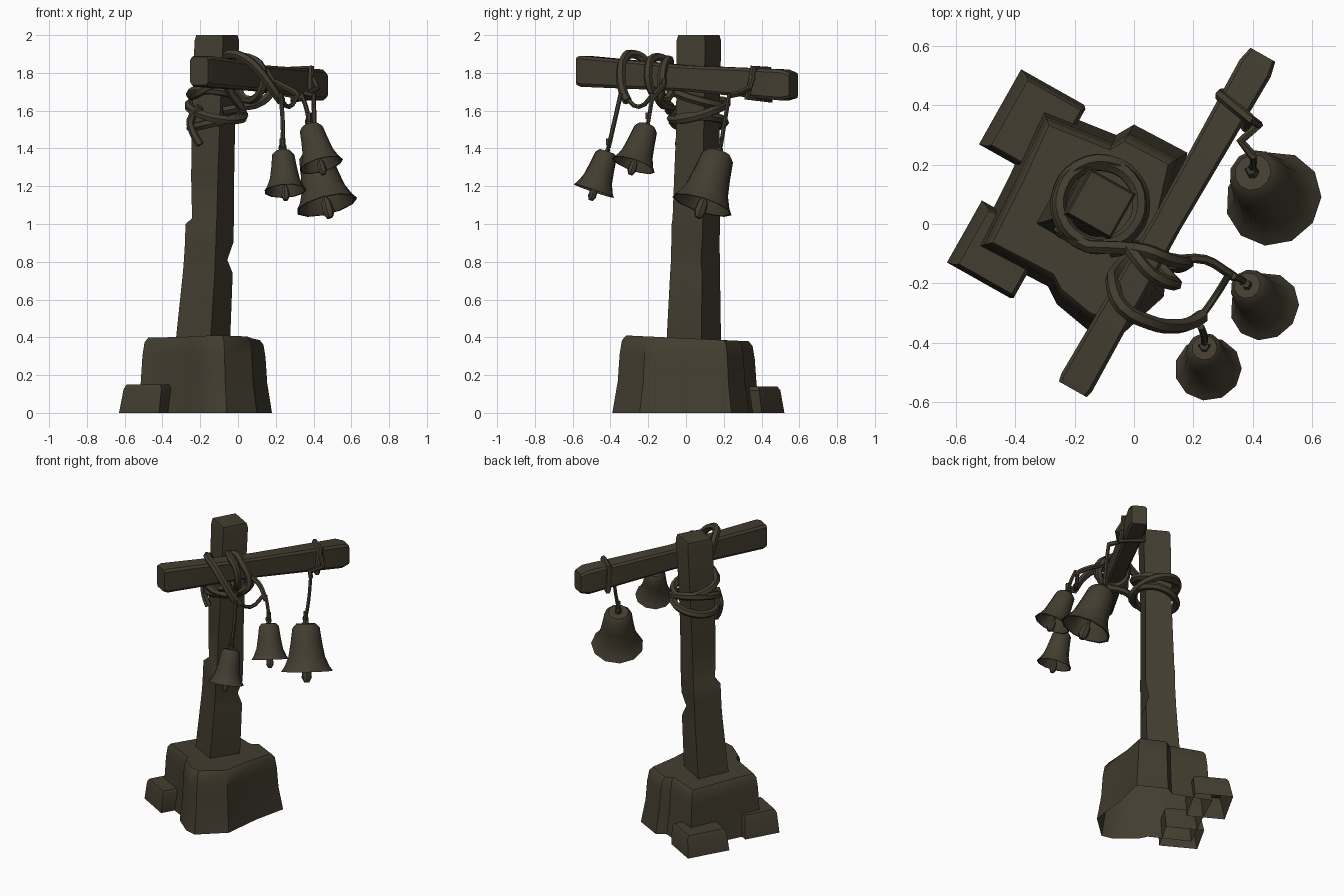
import bpy, bmesh, math
from mathutils import Vector

if "Cube" in bpy.data.objects:
    bpy.data.objects.remove(bpy.data.objects["Cube"])

mat = bpy.data.materials.new("weathered_olive_brown")
COLOUR = (0.056, 0.047, 0.029, 1)
mat.diffuse_color = COLOUR
mat.use_nodes = True
mat.node_tree.nodes["Principled BSDF"].inputs["Base Color"].default_value = COLOUR

U = Vector((0.87, -0.49, 0))      # across the post, toward the beam
V = Vector((0.49, 0.87, 0))       # along the beam
W = Vector((0, 0, 1))


def finish(obj, angle=35):
    if not obj.data.materials:
        obj.data.materials.append(mat)
    bpy.ops.object.select_all(action='DESELECT')
    obj.select_set(True)
    bpy.context.view_layer.objects.active = obj
    bpy.ops.object.shade_smooth_by_angle(angle=math.radians(angle))


def loft(name, rings, cap_start=True, angle=35):
    """Skin a stack of equal-length closed rings."""
    bm = bmesh.new()
    rows = [[bm.verts.new(p) for p in ring] for ring in rings]
    for a, b in zip(rows, rows[1:]):
        for i in range(len(a)):
            j = (i + 1) % len(a)
            bm.faces.new((a[i], a[j], b[j], b[i]))
    if cap_start:
        bm.faces.new(rows[0][::-1])
    bm.faces.new(rows[-1])
    bmesh.ops.recalc_face_normals(bm, faces=bm.faces)
    me = bpy.data.meshes.new(name)
    bm.to_mesh(me)
    bm.free()
    obj = bpy.data.objects.new(name, me)
    bpy.context.collection.objects.link(obj)
    finish(obj, angle)


def rect(centre, a, b):
    c = Vector(centre)
    return [c - a - b, c + a - b, c + a + b, c - a + b]


def rope(name, points, radius=0.02, cyclic=False, smooth=True):
    cu = bpy.data.curves.new(name, 'CURVE')
    cu.dimensions = '3D'
    cu.bevel_depth = radius
    cu.bevel_resolution = 1
    cu.resolution_u = 3
    cu.use_fill_caps = True
    sp = cu.splines.new('BEZIER')
    sp.bezier_points.add(len(points) - 1)
    for bp, p in zip(sp.bezier_points, points):
        bp.co = p
        bp.handle_left_type = bp.handle_right_type = 'AUTO' if smooth else 'VECTOR'
    sp.use_cyclic_u = cyclic
    obj = bpy.data.objects.new(name, cu)
    bpy.context.collection.objects.link(obj)
    bpy.ops.object.select_all(action='DESELECT')
    obj.select_set(True)
    bpy.context.view_layer.objects.active = obj
    bpy.ops.object.convert(target='MESH')
    finish(bpy.context.view_layer.objects.active, 50)


# Stone base: irregular outline, steep walls, open underneath
outline = [(-0.31, 0.40), (-0.42, 0.16), (-0.54, -0.08), (-0.29, -0.21), (-0.26, -0.27),
           (-0.14, -0.37), (-0.06, -0.39), (0.1, -0.245), (0.13, 0.02), (0.18, 0.24), (0.0, 0.335), (-0.06, 0.30)]
mid = Vector((-0.18, 0.02))
rings = []
for z, s in ((0, 1), (0.16, 0.93), (0.3, 0.905), (0.37, 0.875), (0.395, 0.82)):
    ring = []
    for p in outline:
        q = mid + (Vector(p) - mid) * s
        ring.append((q.x, q.y, z * (1 - 0.12 * q.y)))
    rings.append(ring)
loft("stone_base", rings, cap_start=False, angle=40)

# Two loose stones against the base
for name, centre, a, b, h in (("back_stone", (-0.345, 0.335, 0), 0.122, 0.145, 0.14),
                              ("side_stone", (-0.465, -0.085, 0), 0.122, 0.12, 0.15)):
    c = Vector(centre)
    up = Vector((0.015, -0.01, 0))
    loft(name, [rect(c, U * a, V * b),
                rect(c + up + W * h * 0.85, U * a * 0.94, V * b * 0.94),
                rect(c + up + W * h, U * a * 0.84, V * b * 0.86)], cap_start=False)

# Leaning post with chipped edges: z, centre, half size, (corner, inward pull)
post = [(0.3, -0.19, 0.04, 0.108, None), (0.42, -0.183, 0.042, 0.105, None),
        (0.74, -0.16, 0.048, 0.097, None), (0.81, -0.157, 0.05, 0.095, (2, 0.03)),
        (0.90, -0.153, 0.05, 0.094, None), (1.0, -0.15, 0.052, 0.094, None),
        (1.03, -0.147, 0.054, 0.092, (0, 0.03)), (1.25, -0.14, 0.057, 0.088, (0, 0.012)),
        (1.5, -0.13, 0.062, 0.084, None), (1.97, -0.112, 0.068, 0.087, None),
        (2.0, -0.112, 0.068, 0.08, None)]
rings = []
for z, x, y, h, chip in post:
    ring = rect((x, y, z), U * h, V * h)
    if chip:
        i, pull = chip
        ring[i] += (Vector((x, y, z)) - ring[i]).normalized() * pull
    rings.append(ring)
loft("post", rings)

# Crossbeam sloping down toward the back, chamfered along edges and ends
near, far = Vector((-0.206, -0.557, 1.81)), Vector((0.434, 0.57, 1.733))
rings = []
for t, s in ((0, 0.9), (0.02, 1), (0.5, 0.83), (0.96, 1.0), (1, 0.8)):
    c = near.lerp(far, t)
    w, h, k = 0.06 * s, 0.082 * s, 0.8
    rings.append([c + U * a * w + W * b * h for a, b in
                  ((-1, -k), (-k, -1), (k, -1), (1, -k), (1, k), (k, 1), (-k, 1), (-1, k))])
loft("crossbeam", rings)


# Bells: flared open shell, clapper, top stem and hanging ring
shell = [(0.0, 1.0), (0.38, 1.0), (0.53, 0.91), (0.61, 0.60), (0.71, 0.30),
         (0.87, 0.10), (1.0, 0.0), (0.93, 0.0), (0.66, 0.28), (0.54, 0.60), (0.42, 0.86), (0.0, 0.9)]
clapper = [(0.06, 0.88), (0.07, 0.15), (0.17, 0.04), (0.2, -0.14), (0.1, -0.24)]
stem = [(0.14, 0.98), (0.11, 1.08), (0.05, 1.1)]


def bell(name, rim, axis, radius, height):
    turn = W.rotation_difference(Vector(axis))
    rim = Vector(rim)

    def spin(part, profile, sides):
        rings = []
        for r, z in profile:
            r = max(r, 0.01) * radius
            rings.append([rim + turn @ Vector((r * math.cos(k * math.tau / sides),
                                               r * math.sin(k * math.tau / sides), z * height))
                          for k in range(sides)])
        loft(name + part, rings, angle=40)

    spin("_shell", shell, 11)
    spin("_clapper", clapper, 7)
    spin("_stem", stem, 6)
    hook = rim + turn @ Vector((0, 0, height * 1.1))
    ring = [hook + Vector((0.016 * math.cos(k * math.tau / 6), 0, 0.02 * math.sin(k * math.tau / 6)))
            for k in range(6)]
    rope(name + "_ring", ring, 0.006, cyclic=True)
    return hook


front_hook = bell("front_bell", (0.25, -0.488, 1.175), (-0.06, 0.34, 1), 0.113, 0.22)
middle_hook = bell("middle_bell", (0.44, -0.278, 1.312), (-0.28, 0.34, 1), 0.12, 0.228)
back_hook = bell("back_bell", (0.47, 0.085, 1.1), (-0.25, 0.32, 1), 0.166, 0.3)

# Rope coils around the post
for n, (z, r, tilt) in enumerate(((1.54, 0.135, 0.03), (1.6, 0.145, -0.05), (1.67, 0.135, 0.04))):
    coil = []
    for k in range(9):
        a = k * math.tau / 9
        coil.append((-0.115 + r * math.cos(a), 0.068 + r * math.sin(a), z + tilt * math.cos(a + n)))
    rope("post_coil_%d" % (n + 1), coil, 0.025, cyclic=True)

# Loose tail of the coil
rope("rope_tail", [(-0.2, -0.05, 1.62), (-0.25, -0.02, 1.55), (-0.235, -0.03, 1.48), (-0.2, -0.04, 1.42)], 0.022)

# Ropes from the post over the beam, drooping in front
rope("upper_beam_rope", [(-0.24, 0.05, 1.68), (-0.2, -0.05, 1.7), (-0.04, -0.08, 1.8), (0.04, -0.09, 1.87),
                         (0.12, -0.12, 1.83), (0.18, -0.13, 1.72), (0.13, -0.14, 1.65),
                         (0.02, -0.08, 1.62), (-0.08, -0.09, 1.6)], 0.024)
rope("lower_beam_rope", [(0.02, -0.09, 1.62), (-0.05, -0.15, 1.72), (-0.07, -0.21, 1.86), (-0.04, -0.28, 1.9),
                         (0.05, -0.33, 1.87), (0.13, -0.345, 1.79), (0.2, -0.33, 1.69), (0.23, -0.31, 1.65)], 0.025)
rope("beam_knot", [(0.0, -0.1, 1.86), (0.06, -0.17, 1.88), (0.13, -0.2, 1.82), (0.12, -0.18, 1.7),
                   (0.04, -0.1, 1.66), (-0.01, -0.08, 1.77)], 0.023, cyclic=True)
rope("link_rope", [(0.14, -0.12, 1.78), (0.24, -0.12, 1.73), (0.31, -0.16, 1.69), (0.34, -0.18, 1.66)], 0.016)
rope("slack_rope", [(0.22, -0.32, 1.67), (0.27, -0.25, 1.62), (0.32, -0.17, 1.69)], 0.012)

# Rope lashed around the far end of the beam
lash = Vector((0.335, 0.385, 1.74))
rope("far_lashing", [lash + U * a + V * b + W * c for a, b, c in
                     ((-0.065, 0.02, 0.08), (0.06, 0.0, 0.085), (0.07, -0.03, -0.07), (-0.065, 0.03, -0.085))],
     0.019, cyclic=True, smooth=False)
rope("far_lashing_end", [lash + U * 0.065 + W * 0.04, (0.42, 0.335, 1.72), (0.36, 0.28, 1.69), (0.4, 0.23, 1.68)],
     0.016, smooth=False)

# Strands holding the bells
for name, top, hook in (("front_strand", (0.225, -0.345, 1.69), front_hook),
                        ("middle_strand", (0.335, -0.175, 1.69), middle_hook),
                        ("back_strand", (0.4, 0.23, 1.69), back_hook)):
    top = Vector(top)
    rope(name, [top, top.lerp(hook, 0.55) + Vector((0.006, 0, 0)), hook], 0.012)
    rope(name + "_knot", [hook + W * 0.015, hook + W * 0.05], 0.016)
